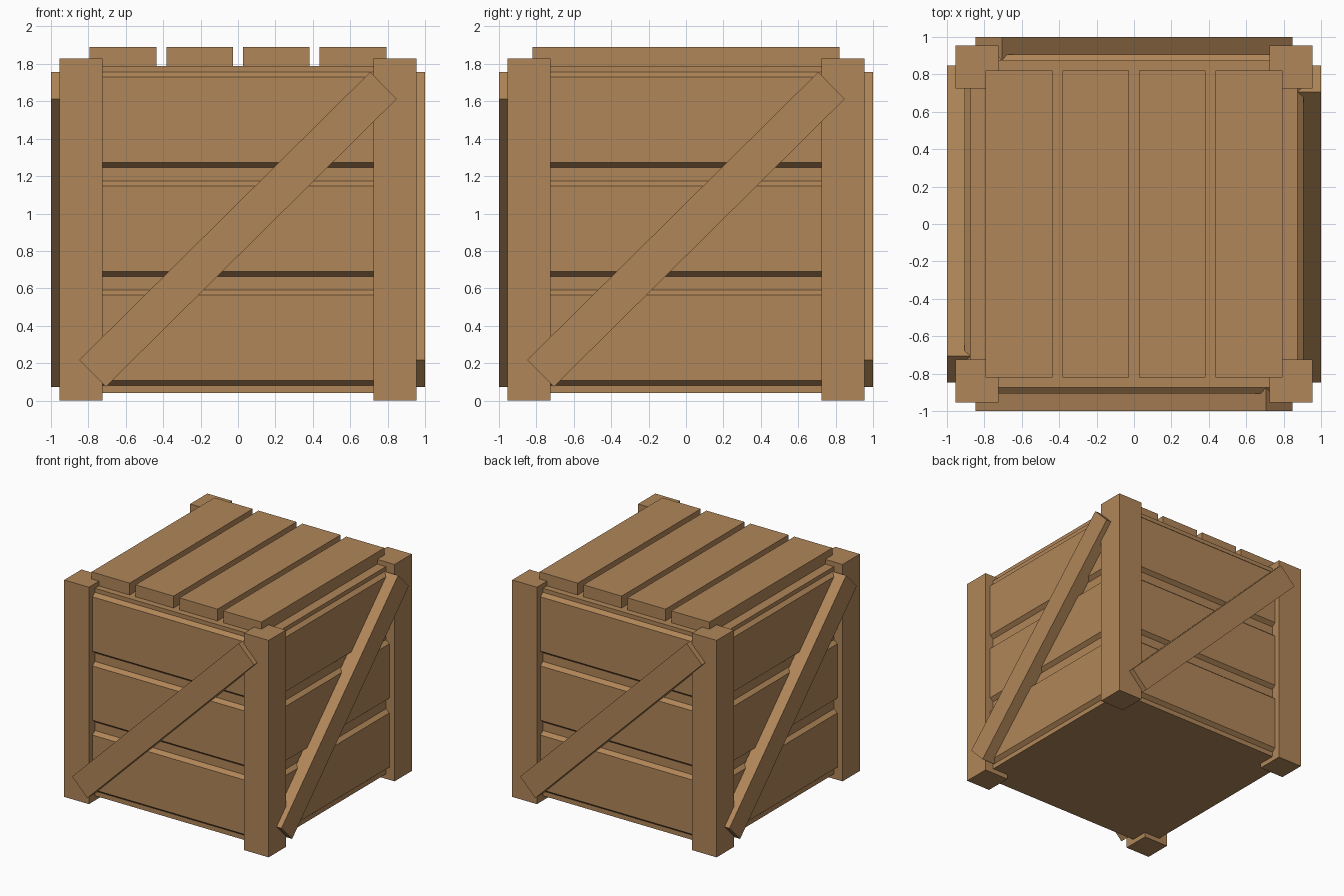
import bpy, bmesh, math
from mathutils import Matrix, Vector

if "Cube" in bpy.data.objects:
    bpy.data.objects.remove(bpy.data.objects["Cube"])

wood = bpy.data.materials.new("brown wood")
wood.diffuse_color = (0.434, 0.238, 0.098, 1)
wood.use_nodes = True
wood.node_tree.nodes["Principled BSDF"].inputs["Base Color"].default_value = wood.diffuse_color


def box(name, lo, hi, matrix=None, chamfer=0.0):
    """Box from corner to corner; chamfer slopes the top and bottom edges of its -y face."""
    lo, hi = Vector(lo), Vector(hi)
    bm = bmesh.new()
    bmesh.ops.create_cube(bm, size=1)
    for v in bm.verts:
        front = v.co.y < 0
        up = 1 if v.co.z > 0 else -1
        v.co = Vector([(lo[i] + hi[i]) / 2 + v.co[i] * (hi[i] - lo[i]) for i in range(3)])
        if front:
            v.co.z -= up * chamfer
    if matrix:
        bm.transform(matrix)
    mesh = bpy.data.meshes.new(name)
    bm.to_mesh(mesh)
    bm.free()
    mesh.materials.append(wood)
    obj = bpy.data.objects.new(name, mesh)
    bpy.context.collection.objects.link(obj)
    return obj


# inner box
box("crate_core", (-0.873, -0.873, 0.04), (0.873, 0.873, 1.79))

# lid slats
for i in range(4):
    x = -0.615 + i * 0.41
    box(f"lid_slat_{i + 1}", (x - 0.178, -0.82, 1.78), (x + 0.178, 0.82, 1.89))

# each side is the front side turned by a quarter
for k, side in enumerate(("front", "right", "back", "left")):
    turn = Matrix.Rotation(k * math.pi / 2, 4, "Z")

    # corner post
    box(f"{side}_corner_post", (-0.954, -0.954, 0), (-0.724, -0.724, 1.83), turn)

    # three chamfered planks
    for j in range(3):
        z = 0.079 + j * 0.583
        box(f"{side}_plank_{j + 1}", (-0.85, -0.905, z), (0.85, -0.872, z + 0.512),
            turn, chamfer=0.027)

    # diagonal brace
    tilt = Matrix.Translation((0, 0, 0.915)) @ Matrix.Rotation(-math.radians(44.7), 4, "Y")
    box(f"{side}_brace", (-1.094, -1.0, -0.101), (1.094, -0.88, 0.101), turn @ tilt)
